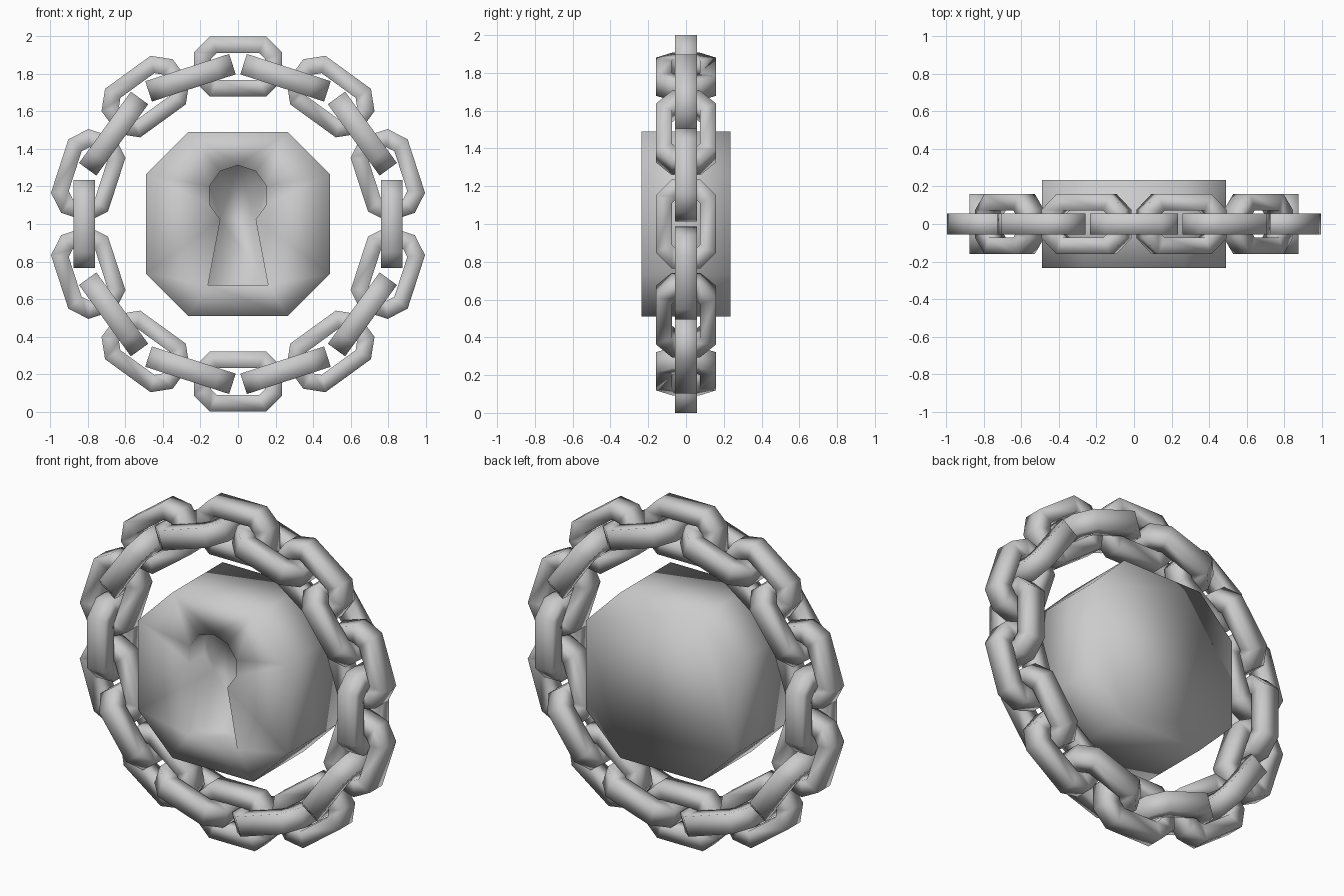
import bpy
import bmesh
from math import radians, sin, cos
from mathutils import Matrix

if "Cube" in bpy.data.objects:
    bpy.data.objects.remove(bpy.data.objects["Cube"], do_unlink=True)

CENTRE_Z = 1.0

iron = bpy.data.materials.new("iron_grey")
iron.use_nodes = True
colour = (0.6, 0.6, 0.6, 1)
iron.diffuse_color = colour
iron.node_tree.nodes["Principled BSDF"].inputs["Base Color"].default_value = colour


def octagon(half_w, half_h, cut):
    """Rectangle outline with its four corners cut off."""
    right = [(half_w, cut - half_h), (half_w, half_h - cut)]
    top = [(half_w - cut, half_h), (cut - half_w, half_h)]
    return right + top + [(-x, -z) for x, z in right + top]


def add_loop(bm, outline, y):
    return [bm.verts.new((x, y, z)) for x, z in outline]


def bridge(bm, a, b):
    n = len(a)
    for i in range(n):
        j = (i + 1) % n
        bm.faces.new((a[i], a[j], b[j], b[i]))


def finish(bm, name):
    """Turn a bmesh into a fully smooth-shaded mesh."""
    bmesh.ops.recalc_face_normals(bm, faces=bm.faces)
    for face in bm.faces:
        face.smooth = True
    mesh = bpy.data.meshes.new(name)
    bm.to_mesh(mesh)
    bm.free()
    mesh.materials.append(iron)
    return mesh


def place(mesh, name, matrix):
    obj = bpy.data.objects.new(name, mesh)
    obj.matrix_world = matrix
    bpy.context.collection.objects.link(obj)


# Lock body: octagonal block with a keyhole sunk into the front
HALF_DEPTH, KEYHOLE_DEPTH = 0.235, 0.14
bm = bmesh.new()
body = octagon(0.49, 0.49, 0.225)
front = add_loop(bm, body, -HALF_DEPTH)
back = add_loop(bm, body, HALF_DEPTH)
bridge(bm, front, back)
bm.faces.new(back)

# Keyhole: ten-sided round top over a flared slot
angles = [radians(a) for a in range(-54, 235, 36)]
keyhole = [(0.16 * cos(a), 0.153 + 0.16 * sin(a)) for a in angles]
keyhole += [(-0.16, -0.325), (0.16, -0.325)]
rim = add_loop(bm, keyhole, -HALF_DEPTH)
floor = add_loop(bm, keyhole, KEYHOLE_DEPTH - HALF_DEPTH)
bridge(bm, rim, floor)
bm.faces.new(floor)

# Front plate around the keyhole
edges = []
for loop in (front, rim):
    edges += [bm.edges.get((v, loop[i - 1])) for i, v in enumerate(loop)]
bmesh.ops.triangle_fill(bm, edges=edges, use_beauty=True)
place(finish(bm, "lock_body"), "lock_body", Matrix.Translation((0, 0, CENTRE_Z)))

# Chain link: square-section octagonal ring
bm = bmesh.new()
outer = octagon(0.235, 0.16, 0.085)
inner = octagon(0.145, 0.073, 0.033)
loops = [add_loop(bm, outline, y)
         for outline, y in ((outer, -0.057), (outer, 0.057), (inner, 0.057), (inner, -0.057))]
for i, loop in enumerate(loops):
    bridge(bm, loop, loops[(i + 1) % 4])
link_mesh = finish(bm, "chain_link")

# Chain: twenty links in a circle, alternately flat and on edge
for i in range(20):
    on_edge = i % 2 == 1
    radius = 0.82 if on_edge else 0.84
    matrix = (Matrix.Translation((0, 0, CENTRE_Z))
              @ Matrix.Rotation(radians(18 * i), 4, 'Y')
              @ Matrix.Translation((0, 0, radius))
              @ Matrix.Rotation(radians(90 if on_edge else 0), 4, 'X'))
    kind = "edge_link" if on_edge else "flat_link"
    place(link_mesh, f"{kind}_{i // 2 + 1}", matrix)
